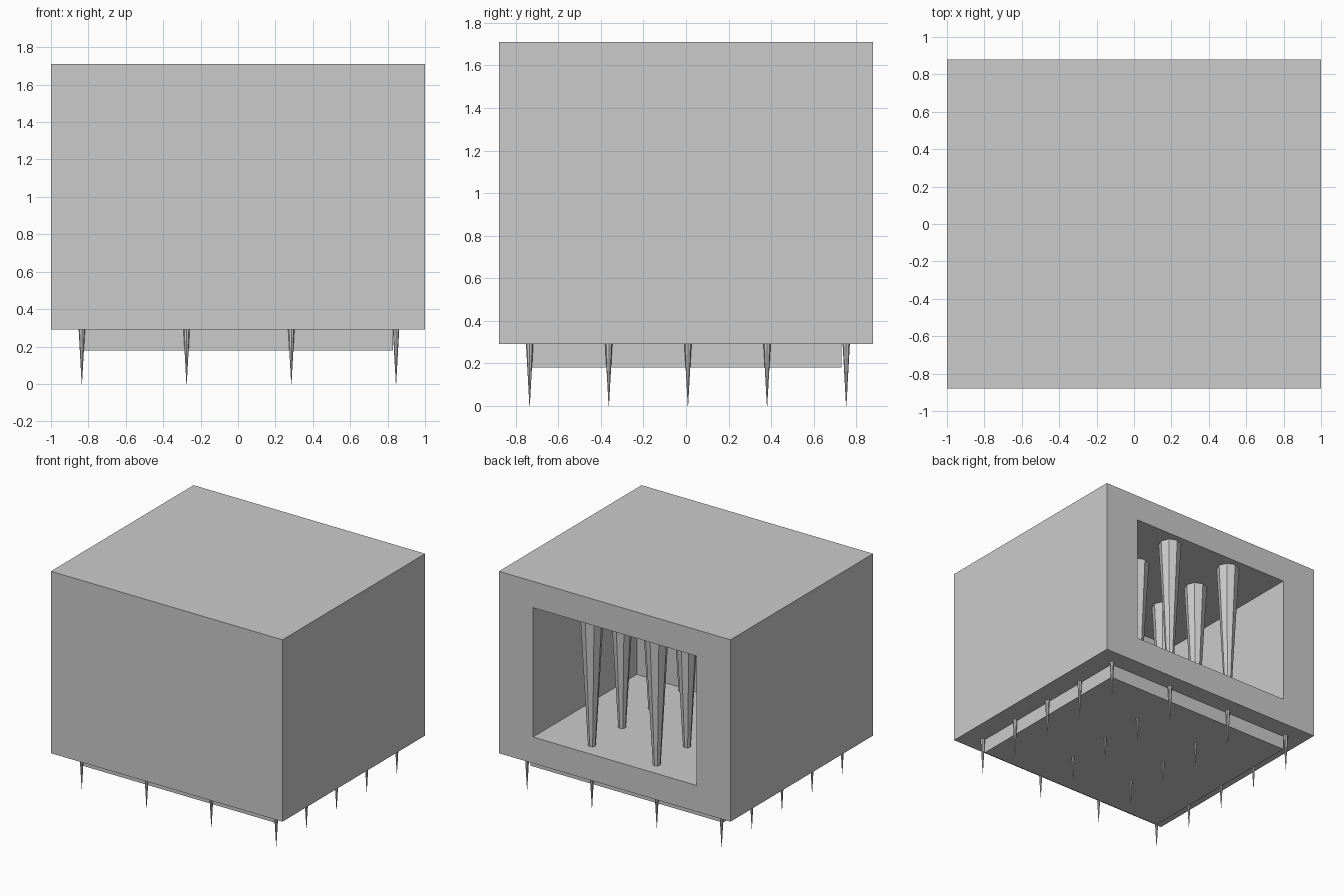
import bpy
import bmesh
from mathutils import Vector

default = bpy.data.objects.get("Cube")
if default:
    bpy.data.objects.remove(default, do_unlink=True)

# Single plain grey
grey = bpy.data.materials.new("plain_grey")
grey.use_nodes = True
colour = (0.6, 0.6, 0.6, 1.0)
grey.diffuse_color = colour
grey.node_tree.nodes["Principled BSDF"].inputs["Base Color"].default_value = colour


def add_object(name, bm):
    bmesh.ops.recalc_face_normals(bm, faces=bm.faces)
    mesh = bpy.data.meshes.new(name)
    bm.to_mesh(mesh)
    bm.free()
    mesh.materials.append(grey)
    obj = bpy.data.objects.new(name, mesh)
    bpy.context.collection.objects.link(obj)
    return obj


def inset_and_push(bm, normal, half_size, centre, offset):
    """Inset the face with this normal to a given rectangle, then extrude it."""
    bm.normal_update()
    normal = Vector(normal)
    face = max(bm.faces, key=lambda f: f.normal.dot(normal) * f.calc_area())
    bmesh.ops.inset_individual(bm, faces=[face], thickness=0.1)
    middle = face.calc_center_median()
    for v in face.verts:
        for axis in range(3):
            if abs(normal[axis]) < 0.5:
                side = 1 if v.co[axis] > middle[axis] else -1
                v.co[axis] = centre[axis] + side * half_size[axis]
    result = bmesh.ops.extrude_face_region(bm, geom=[face])
    moved = [g for g in result["geom"] if isinstance(g, bmesh.types.BMVert)]
    bmesh.ops.translate(bm, verts=moved, vec=normal * offset)
    if face.is_valid:
        bmesh.ops.delete(bm, geom=[face], context="FACES_ONLY")


# Housing: thick box, open cavity at the back, raised plate underneath
bm = bmesh.new()
bmesh.ops.create_cube(bm, size=1)
bmesh.ops.scale(bm, verts=bm.verts, vec=(2.0, 1.76, 1.42))
bmesh.ops.translate(bm, verts=bm.verts, vec=(0, 0, 1.0))
inset_and_push(bm, (0, 1, 0), (0.705, 0, 0.505), (0, 0, 1.0), -1.28)
inset_and_push(bm, (0, 0, -1), (0.83, 0.73, 0), (0, 0, 0), 0.11)
add_object("housing", bm)

# Spikes: long tapered cones hanging from the cavity ceiling down to the ground
height = 1.52
for row in range(5):
    for column in range(4):
        bm = bmesh.new()
        bmesh.ops.create_cone(bm, cap_ends=True, segments=8, radius1=0.001,
                              radius2=0.085, depth=height)
        spike = add_object(f"spike_{row + 1}_{column + 1}", bm)
        spike.location = (-0.835 + 0.56 * column, -0.735 + 0.372 * row, height / 2)
